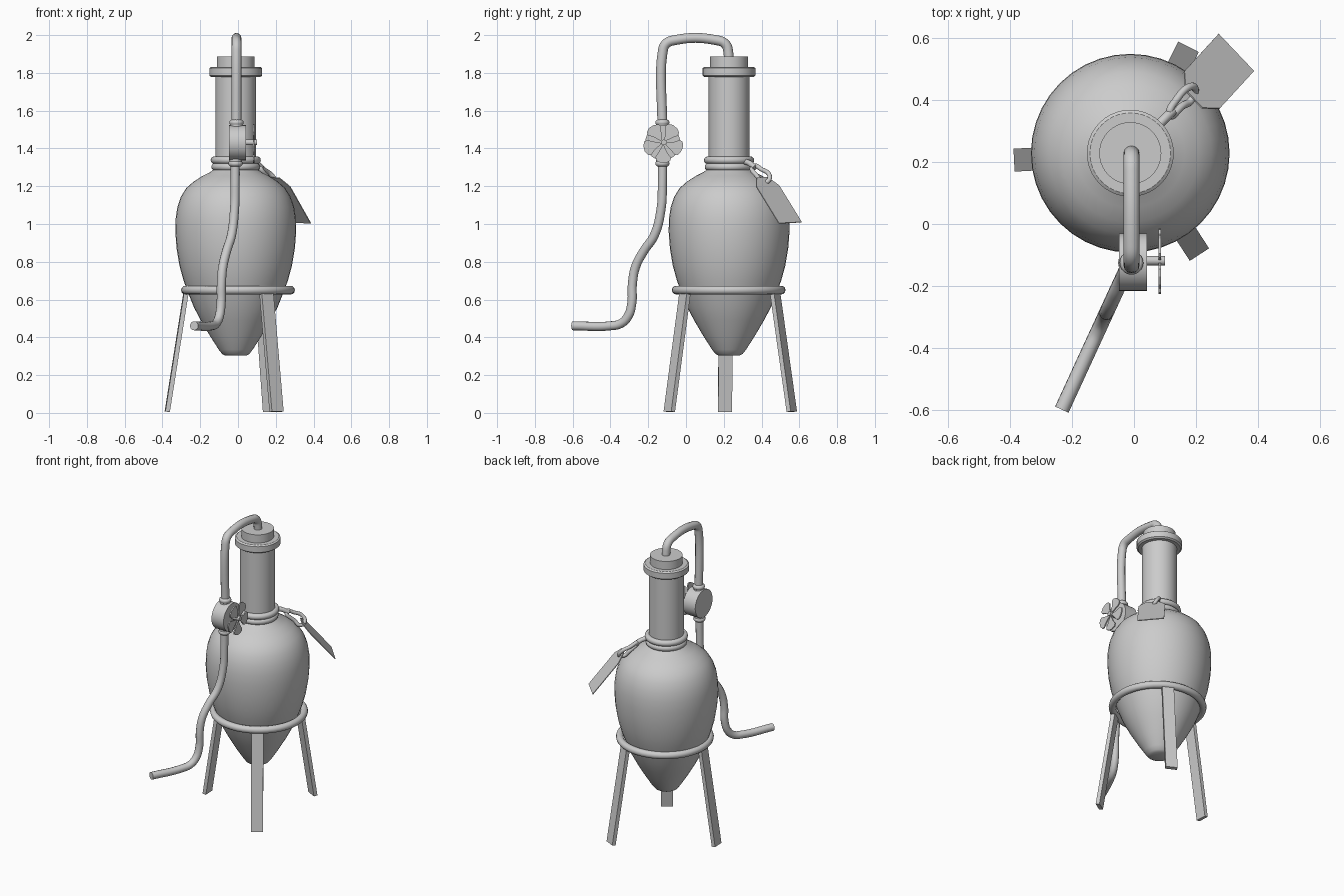
import bpy, bmesh, math
from mathutils import Vector, Matrix

if "Cube" in bpy.data.objects:
    bpy.data.objects.remove(bpy.data.objects["Cube"])

grey = bpy.data.materials.new("plain_grey")
grey.diffuse_color = (0.6, 0.6, 0.6, 1)
grey.use_nodes = True
grey.node_tree.nodes["Principled BSDF"].inputs["Base Color"].default_value = grey.diffuse_color


def finish(ob, smooth=True):
    ob.data.materials.append(grey)
    bpy.ops.object.select_all(action='DESELECT')
    ob.select_set(True)
    bpy.context.view_layer.objects.active = ob
    if smooth:
        bpy.ops.object.shade_smooth_by_angle(angle=math.radians(35))
    return ob


def from_bmesh(name, bm, smooth=True):
    bmesh.ops.recalc_face_normals(bm, faces=bm.faces)
    me = bpy.data.meshes.new(name)
    bm.to_mesh(me)
    bm.free()
    ob = bpy.data.objects.new(name, me)
    bpy.context.collection.objects.link(ob)
    return finish(ob, smooth)


def lathe(name, profile, centre, n=40):
    """Revolve (radius, z) points about a vertical axis and cap the ends."""
    bm = bmesh.new()
    rings = [[bm.verts.new((centre[0] + r * math.cos(2 * math.pi * i / n),
                            centre[1] + r * math.sin(2 * math.pi * i / n), z))
              for i in range(n)] for r, z in profile]
    for a, b in zip(rings, rings[1:]):
        for i in range(n):
            j = (i + 1) % n
            bm.faces.new((a[i], a[j], b[j], b[i]))
    bm.faces.new(rings[0])
    bm.faces.new(rings[-1])
    return from_bmesh(name, bm)


def torus(name, centre, z, major, minor):
    bpy.ops.mesh.primitive_torus_add(location=(*centre, z), major_radius=major,
                                     minor_radius=minor, major_segments=48, minor_segments=12)
    ob = bpy.context.object
    ob.name = name
    return finish(ob)


def tube(name, points, radius, cyclic=False):
    cu = bpy.data.curves.new(name, 'CURVE')
    cu.dimensions = '3D'
    cu.bevel_depth = radius
    cu.bevel_resolution = 4
    cu.use_fill_caps = True
    cu.resolution_u = 8
    sp = cu.splines.new('BEZIER')
    sp.bezier_points.add(len(points) - 1)
    for bp, p in zip(sp.bezier_points, points):
        bp.co = p
        bp.handle_left_type = bp.handle_right_type = 'AUTO'
    sp.use_cyclic_u = cyclic
    ob = bpy.data.objects.new(name, cu)
    bpy.context.collection.objects.link(ob)
    bpy.ops.object.select_all(action='DESELECT')
    ob.select_set(True)
    bpy.context.view_layer.objects.active = ob
    bpy.ops.object.convert(target='MESH')
    return finish(bpy.context.object)


def rod(name, location, radius, length, along_x=False, n=32):
    bpy.ops.mesh.primitive_cylinder_add(vertices=n, radius=radius, depth=length, location=location,
                                        rotation=(0, math.pi / 2 if along_x else 0, 0))
    ob = bpy.context.object
    ob.name = name
    return finish(ob)


def plate(name, points, offset):
    """Flat polygon given a thickness along the offset vector."""
    bm = bmesh.new()
    face = bm.faces.new([bm.verts.new(p) for p in points])
    ext = bmesh.ops.extrude_face_region(bm, geom=[face], use_keep_orig=True)
    bmesh.ops.translate(bm, vec=offset, verts=[v for v in ext["geom"] if isinstance(v, bmesh.types.BMVert)])
    return from_bmesh(name, bm, False)


AXIS = (-0.012, 0.228)   # vessel axis
STAND = (0.0, 0.226)     # stand axis

# Vessel with neck, lip and stopper
lathe("vessel", [(0.055, 0.303), (0.072, 0.312), (0.09, 0.335), (0.135, 0.405), (0.185, 0.49), (0.222, 0.56),
                 (0.25, 0.63), (0.276, 0.70), (0.298, 0.78), (0.313, 0.87), (0.32, 0.96), (0.318, 1.03),
                 (0.309, 1.09), (0.29, 1.145), (0.262, 1.19), (0.222, 1.225), (0.175, 1.255),
                 (0.135, 1.275), (0.108, 1.295)], AXIS)
lathe("neck", [(0.108, 1.28), (0.108, 1.80)], AXIS)
lathe("lip", [(0.13, 1.778), (0.14, 1.786), (0.14, 1.825), (0.13, 1.832)], AXIS)
lathe("stopper", [(0.1, 1.80), (0.1, 1.887)], AXIS)
torus("neck_ring_lower", AXIS, 1.302, 0.109, 0.02)
torus("neck_ring_upper", AXIS, 1.338, 0.113, 0.02)

# Stand: ring and three splayed flat legs
torus("stand_ring", STAND, 0.65, 0.278, 0.023)
for k in range(3):
    rot = Matrix.Rotation(math.radians(63 + 120 * k), 3, 'Z')
    base = Vector((*STAND, 0))
    corners = [(0.363, -0.037, 0.005), (0.363, 0.037, 0.005), (0.262, 0.037, 0.645), (0.262, -0.037, 0.645)]
    plate("leg_%d" % (k + 1), [rot @ Vector(c) + base for c in corners], rot @ Vector((0.024, 0, 0.003)))

# Upper pipe from the stopper over to the valve
PX, PY = -0.008, -0.125
tube("upper_pipe", [(PX, 0.225, 1.86), (PX, 0.225, 1.90), (PX, 0.208, 1.953), (PX, 0.155, 1.974),
                    (PX, -0.055, 1.974), (PX, -0.107, 1.953), (PX, PY, 1.90), (PX, PY, 1.50)], 0.026)

# Lower pipe swinging out in a slanted plane
path = [(-0.125, 1.36), (-0.125, 1.22), (-0.132, 1.08), (-0.168, 0.94), (-0.225, 0.855), (-0.268, 0.77),
        (-0.284, 0.68), (-0.287, 0.58), (-0.308, 0.51), (-0.345, 0.473), (-0.40, 0.461), (-0.598, 0.461)]
tube("lower_pipe", [(-0.015 + (y + 0.125) * 0.46, y, z) for y, z in path], 0.024)

# Valve: drum, pipe collars, stem and five-bladed hand wheel
rod("valve_drum", (-0.003, -0.123, 1.43), 0.093, 0.09, True)
torus("valve_collar_top", (PX, PY), 1.537, 0.022, 0.016)
rod("valve_socket_top", (PX, PY, 1.525), 0.033, 0.03)
torus("valve_collar_bottom", (-0.013, PY), 1.32, 0.022, 0.016)
rod("valve_socket_bottom", (-0.013, PY, 1.333), 0.033, 0.03)
rod("valve_stem", (0.065, -0.118, 1.432), 0.015, 0.07, True, 16)
blade = [(0.008, -6), (0.06, -27), (0.085, -29), (0.1, -23), (0.106, -10), (0.108, 6),
         (0.103, 20), (0.09, 27), (0.06, 22), (0.008, 6)]
for k in range(5):
    pts = []
    for r, a in blade:
        t = math.radians(a + 55 + 72 * k)
        pts.append((0.079, -0.121 + r * math.cos(t), 1.43 + r * math.sin(t)))
    plate("wheel_blade_%d" % (k + 1), pts, (0.008, 0, 0))

# Tag hanging from the neck on a looped cord
plate("tag", [(0.27, 0.61, 1.008), (0.384, 0.49, 1.002), (0.274, 0.37, 1.197), (0.218, 0.372, 1.243),
              (0.165, 0.428, 1.247), (0.16, 0.49, 1.203)], (0.003, 0.003, 0.003))
tube("cord", [(0.05, 0.29, 1.33), (0.09, 0.33, 1.325), (0.125, 0.365, 1.298)], 0.015)
tube("cord_loop", [(0.115, 0.355, 1.305), (0.138, 0.402, 1.288), (0.175, 0.44, 1.262), (0.196, 0.437, 1.23),
                   (0.185, 0.40, 1.215), (0.158, 0.382, 1.245)], 0.012, True)
